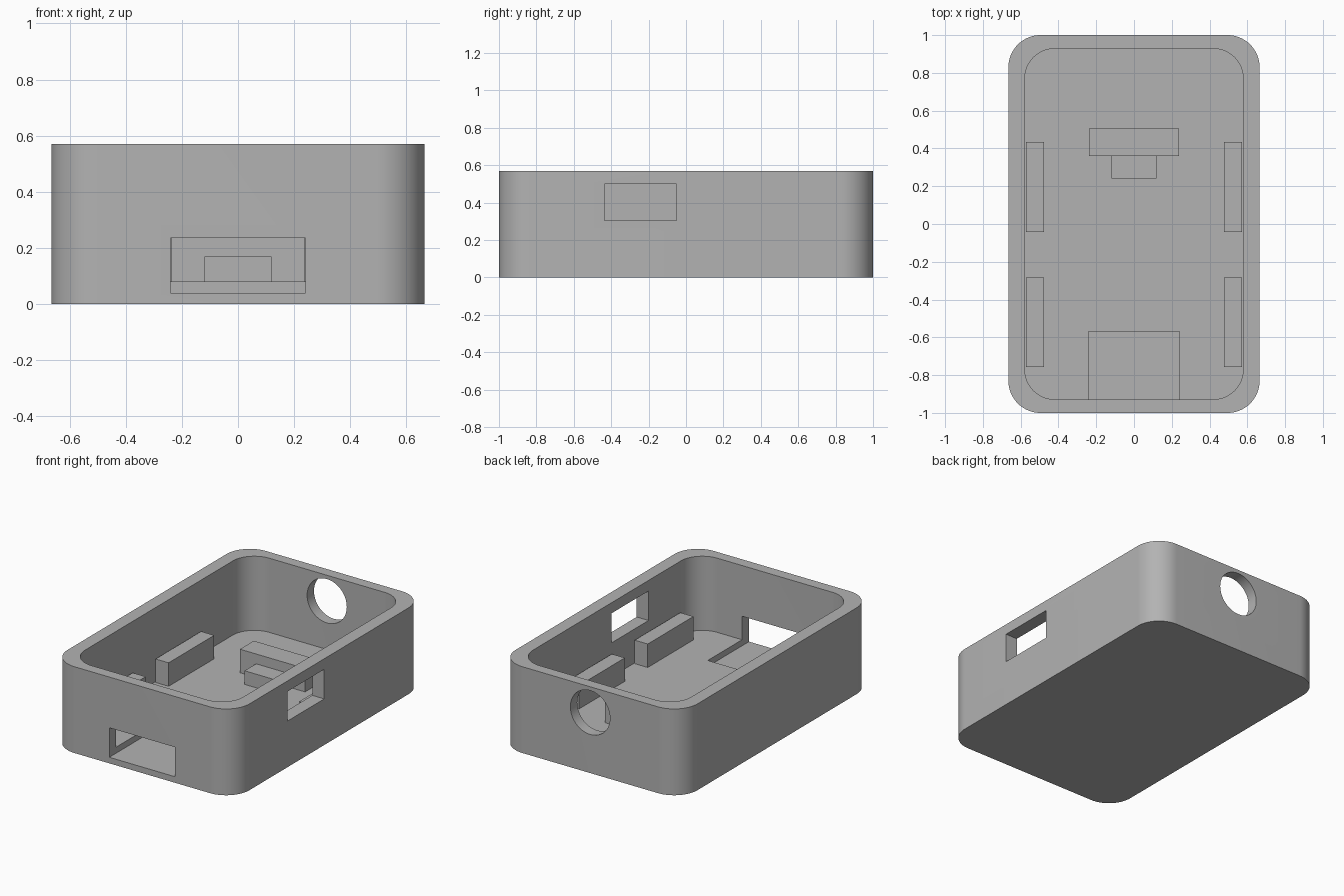
import bpy, bmesh, math
from mathutils import Matrix, Vector

default = bpy.data.objects.get("Cube")
if default:
    bpy.data.objects.remove(default, do_unlink=True)

grey = bpy.data.materials.new("plain grey")
grey.use_nodes = True
colour = (0.45, 0.45, 0.45, 1)
grey.diffuse_color = colour
grey.node_tree.nodes["Principled BSDF"].inputs["Base Color"].default_value = colour

HEIGHT, FLOOR = 0.57, 0.08


def add_object(name, bm):
    bmesh.ops.recalc_face_normals(bm, faces=bm.faces)
    mesh = bpy.data.meshes.new(name)
    bm.to_mesh(mesh)
    bm.free()
    mesh.materials.append(grey)
    obj = bpy.data.objects.new(name, mesh)
    bpy.context.collection.objects.link(obj)
    return obj


def box(name, low, high):
    low, high = Vector(low), Vector(high)
    bm = bmesh.new()
    bmesh.ops.create_cube(bm, size=1, matrix=Matrix.Translation((low + high) / 2)
                          @ Matrix.Diagonal((*(high - low), 1)))
    return add_object(name, bm)


def rounded_slab(name, half_x, half_y, radius, bottom, top, steps=16):
    bm = bmesh.new()
    verts = []
    for quarter, (sx, sy) in enumerate([(1, 1), (-1, 1), (-1, -1), (1, -1)]):
        for i in range(steps + 1):
            a = (quarter + i / steps) * math.pi / 2
            verts.append(bm.verts.new((sx * (half_x - radius) + radius * math.cos(a),
                                       sy * (half_y - radius) + radius * math.sin(a), bottom)))
    face = bm.faces.new(verts)
    extruded = bmesh.ops.extrude_face_region(bm, geom=[face])["geom"]
    bmesh.ops.translate(bm, vec=(0, 0, top - bottom),
                        verts=[v for v in extruded if isinstance(v, bmesh.types.BMVert)])
    return add_object(name, bm)


def cut(target, cutter):
    mod = target.modifiers.new(cutter.name, 'BOOLEAN')
    mod.operation = 'DIFFERENCE'
    mod.solver = 'EXACT'
    mod.object = cutter
    bpy.context.view_layer.objects.active = target
    bpy.ops.object.modifier_apply(modifier=mod.name)
    bpy.data.objects.remove(cutter, do_unlink=True)


# Open tray with rounded corners
case = rounded_slab("case_shell", 0.665, 1, 0.17, 0, HEIGHT)
cut(case, rounded_slab("cavity", 0.578, 0.928, 0.157, FLOOR, HEIGHT + 0.2))

# Front slot, running into a shallow recess in the floor
cut(case, box("front_slot", (-0.24, -1.1, 0.04), (0.24, -0.57, 0.235)))

# Window in the left wall
cut(case, box("side_window", (0.5, -0.435, 0.305), (0.8, -0.05, 0.5)))

# Round hole in the back wall
bm = bmesh.new()
bmesh.ops.create_cone(bm, cap_ends=True, segments=64, radius1=0.145, radius2=0.145, depth=0.4,
                      matrix=Matrix.Translation((0, 1, 0.4)) @ Matrix.Rotation(math.pi / 2, 4, 'X'))
cut(case, add_object("back_hole", bm))

# Support rails along both side walls
for side, sx in (("left", 1), ("right", -1)):
    for place, y in (("front", -0.52), ("back", 0.195)):
        x0, x1 = sorted((sx * 0.477, sx * 0.572))
        box(f"{side}_{place}_rail", (x0, y - 0.238, FLOOR - 0.01), (x1, y + 0.238, 0.235))

# Stepped stop on the floor
box("stop_block", (-0.238, 0.36, FLOOR - 0.01), (0.238, 0.505, 0.235))
box("stop_step", (-0.12, 0.24, FLOOR - 0.01), (0.12, 0.36, 0.17))

# Smooth the rounded walls, keep the edges sharp
bpy.ops.object.select_all(action='DESELECT')
case.select_set(True)
bpy.context.view_layer.objects.active = case
bpy.ops.object.shade_smooth_by_angle(angle=math.radians(30))
